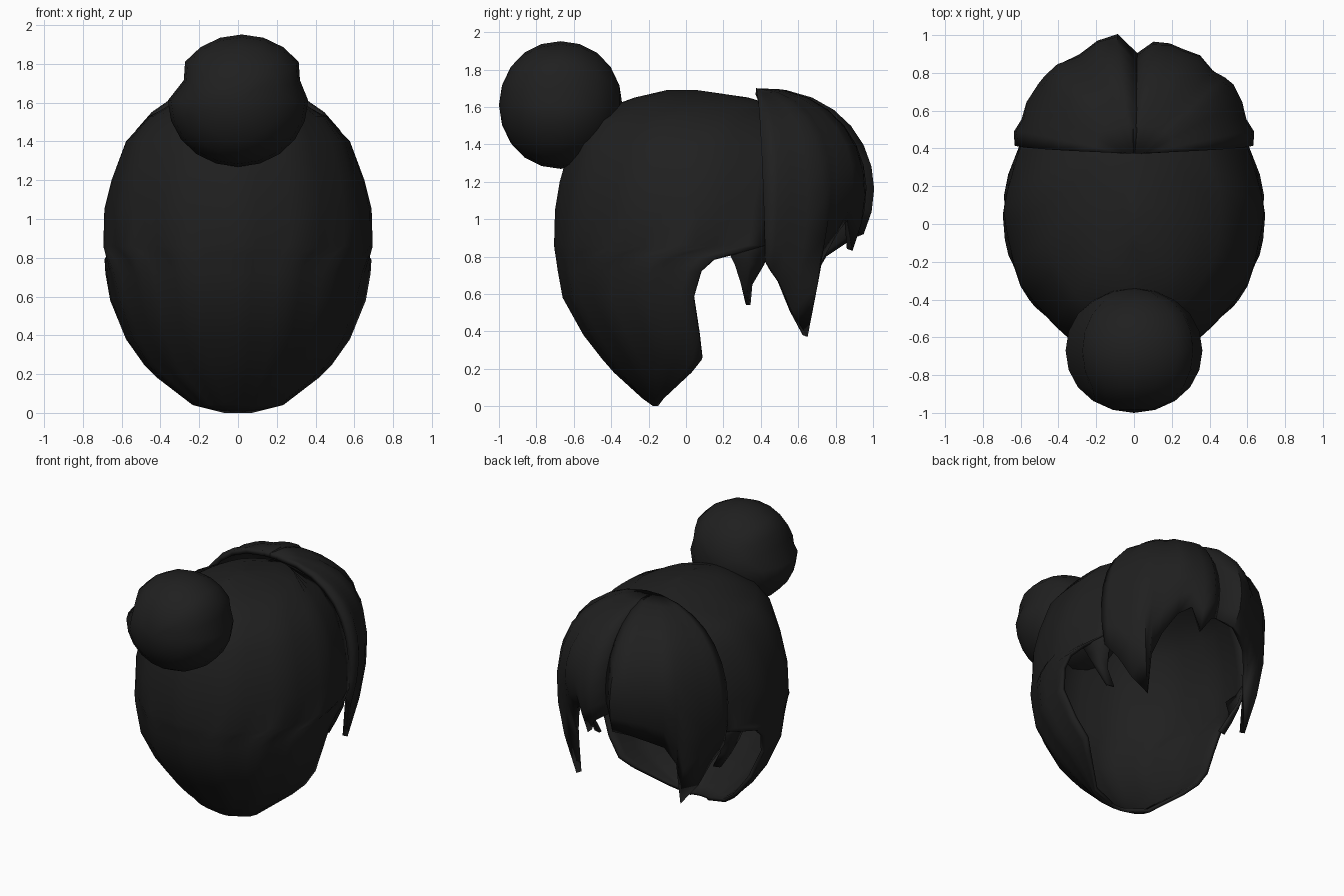
import bpy, bmesh, math
from mathutils import Vector

if "Cube" in bpy.data.objects:
    bpy.data.objects.remove(bpy.data.objects["Cube"])

hair = bpy.data.materials.new("soft_black_hair")
hair.diffuse_color = (0.014, 0.014, 0.014, 1)
hair.use_nodes = True
hair.node_tree.nodes["Principled BSDF"].inputs["Base Color"].default_value = hair.diffuse_color


def finish(name, bm, core, thick=0.0, angle=50):
    """Turn a bmesh into a smooth object facing away from a core point."""
    bmesh.ops.remove_doubles(bm, verts=bm.verts, dist=0.002)
    bm.normal_update()
    if sum((f.calc_center_median() - Vector(core)).dot(f.normal) * f.calc_area() for f in bm.faces) < 0:
        bmesh.ops.reverse_faces(bm, faces=bm.faces)
    me = bpy.data.meshes.new(name)
    bm.to_mesh(me)
    bm.free()
    me.materials.append(hair)
    ob = bpy.data.objects.new(name, me)
    bpy.context.collection.objects.link(ob)
    if thick:
        m = ob.modifiers.new("thickness", 'SOLIDIFY')
        m.thickness = thick
        m.offset = -1
    bpy.ops.object.select_all(action='DESELECT')
    ob.select_set(True)
    bpy.context.view_layer.objects.active = ob
    bpy.ops.object.shade_smooth_by_angle(angle=math.radians(angle))
    return ob


def sheet(rows):
    """Quad grid through rows of points."""
    bm = bmesh.new()
    vs = [[bm.verts.new(p) for p in r] for r in rows]
    for a, b in zip(vs, vs[1:]):
        for i in range(len(a) - 1):
            bm.faces.new((a[i], a[i + 1], b[i + 1], b[i]))
    return bm


# Cap: horizontal slices (height, half width, back y, hem y)
slices = [(0.0, .07, -.175, -.15), (.04, .23, -.23, -.12), (.18, .41, -.38, .03),
          (.25, .48, -.44, .085), (.38, .57, -.54, .07), (.58, .65, -.65, .04),
          (.72, .675, -.675, .08), (.79, .685, -.685, .15), (.82, .685, -.69, .26),
          (.86, .685, -.695, .42), (1.05, .68, -.69, .45), (1.2, .645, -.665, .47),
          (1.4, .575, -.61, .48), (1.53, .46, -.52, .48), (1.61, .31, -.38, .46),
          (1.65, .19, -.27, .33), (1.69, 0.0, -.1, .06)]
N = 32
rows = []
for z, w, yb, yf in slices:
    yc = min(.05, yf)
    r = yc - yb
    tmax = math.pi if z > 1.6 else math.acos(max(-1, min(1, (yc - yf) / r)))
    row = []
    for i in range(N + 1):
        t = tmax * (2 * i / N - 1)
        f = 1 + (.014 if i % 4 == 0 else -.008 if i % 4 == 2 else 0)   # strand flutes
        front = (yf - yc) if z > 1.6 and math.cos(t) < 0 else r
        row.append((w * f * math.sin(t), yc - front * f * math.cos(t), z))
    rows.append(row)
finish("hair_cap", sheet(rows), (0, 0, .9), .025)

# Sideburn locks: (height, x, rear y, front y)
burn = [(.88, .635, .21, .44), (.82, .632, .23, .43), (.76, .62, .26, .42),
        (.65, .575, .295, .355), (.54, .51, .322, .345)]
for s, side in ((1, "right"), (-1, "left")):
    rows = [[(s * x, a, z), (s * (x - .005), (a + b) / 2, z), (s * (x - .05), b, z)]
            for z, x, a, b in burn]
    finish("sideburn_" + side, sheet(rows), (0, .3, .9), .02)


# Fringe: strands fanned from the parting; (bulge angle, groove, hem x, y, z)
def bezier(p, t):
    u = 1 - t
    return p[0] * u**3 + p[1] * 3 * u * u * t + p[2] * 3 * u * t * t + p[3] * t**3


right = [(-2, .84, -.02, .84, 1.02), (9, .98, .10, .92, .94), (17, 1.01, .17, .89, .83),
         (24, .98, .23, .87, 1.0), (32, 1.01, .31, .82, .94), (40, .96, .38, .74, .80),
         (47, 1.02, .41, .67, .66), (53, 1.04, .43, .65, .37), (62, 1.01, .50, .57, .50),
         (70, .94, .56, .50, .66), (79, .99, .59, .46, .72), (89, .96, .61, .425, .77)]
left = [(-5, .84, -.04, .84, 1.02), (8, 1.06, .07, .95, .92), (17, 1.04, .17, .90, .90),
        (27, .95, .27, .84, .86), (38, 1.02, .35, .75, .80), (46, 1.03, .39, .67, .66),
        (52, 1.02, .41, .65, .37), (62, 1.0, .50, .57, .50), (70, .94, .56, .50, .66),
        (79, .99, .59, .46, .72), (89, .96, .61, .425, .77)]
for s, side, cols in ((1, "right", right), (-1, "left", left)):
    rows = []
    for ang, g, hx, hy, hz in cols:
        a = math.radians(ang)
        full = g * (1 + .07 * max(0, math.sin(2 * a)))
        ex, ey = .61 * math.sin(a) * full, .54 * math.cos(a) * full
        p = [Vector((.06 * math.sin(a), .375, 1.70)),
             Vector((ex * .9, .385 + ey * .87, 1.73 - .07 * math.sin(a))),
             Vector((ex * 1.2, .40 + ey * 1.25, 1.27)), Vector((hx, hy, hz))]
        rows.append([Vector((s * q.x, q.y, q.z)) for q in (bezier(p, k / 9) for k in range(10))])
    finish("fringe_" + side, sheet(rows), (0, .3, 1.0), .035)

# Bun: ball of gathered lobes, upper coil narrower than the lower coil
bm = bmesh.new()
bmesh.ops.create_uvsphere(bm, u_segments=20, v_segments=10, radius=1)
for v in bm.verts:
    x, y, z = v.co.x, v.co.z, v.co.y                     # poles along y
    ring = math.hypot(x, z)
    k = 1 + .16 * ring * max(0, 1 - ring) + .05 * ring   # fuller, squarer rim
    notch = .045 * ring if .25 < z < .45 and abs(x) > .5 else 0
    wide = .345 if z < .25 else .345 - notch
    v.co = (x * k * wide + (.02 if z > .25 else 0), -.67 + y * .33, 1.61 + z * k * .325)
finish("bun", bm, (0, -.67, 1.61))
